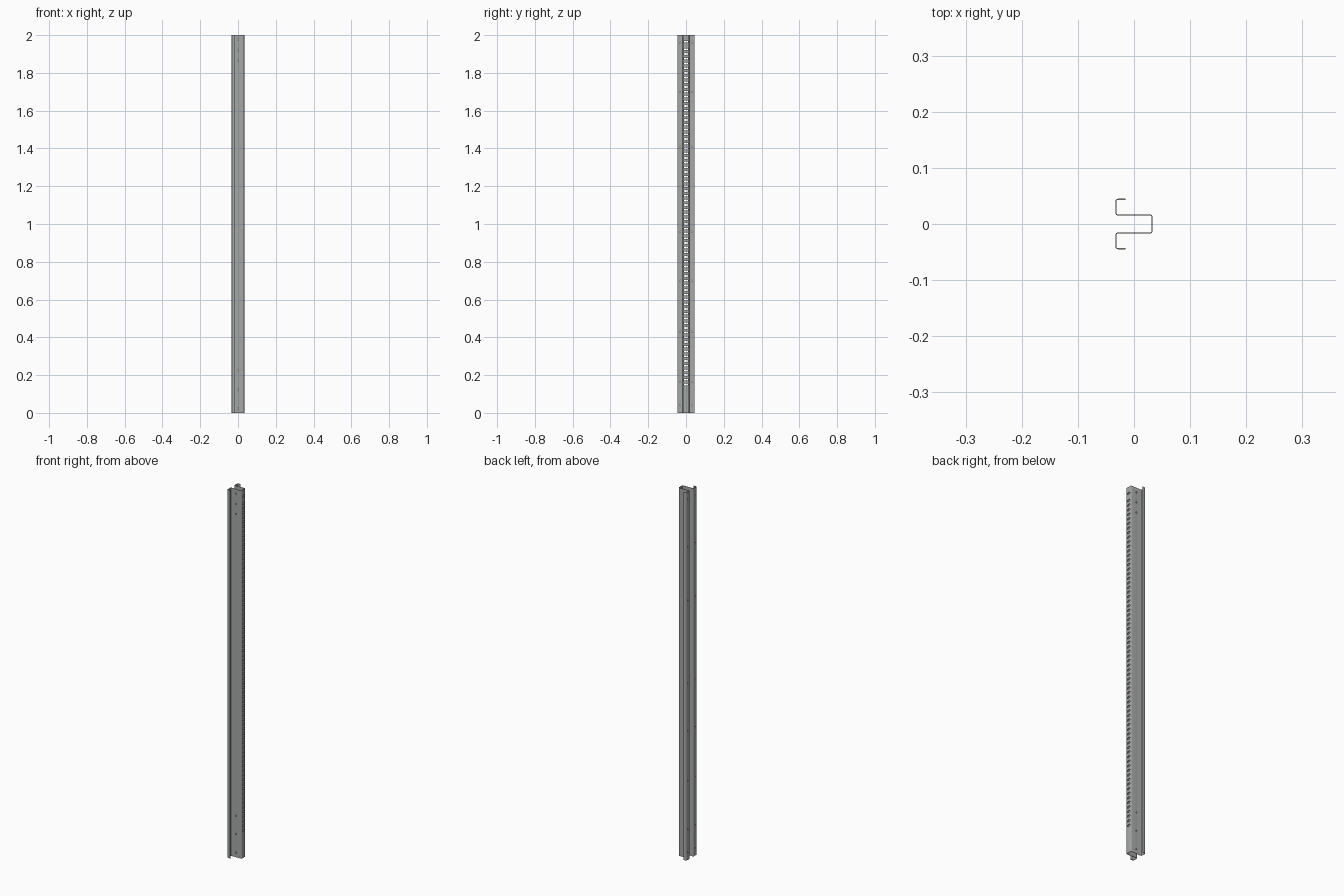
import bpy, bmesh, math
from mathutils import Vector, Matrix

if "Cube" in bpy.data.objects:
    bpy.data.objects.remove(bpy.data.objects["Cube"])

H, T = 2.0, 0.0018           # height, sheet thickness
XO, YO, YW = 0.0322, 0.0441, 0.0161   # sheet centreline: half depth, outer and web half widths
R = 0.0035                   # bend radius


def rounded(points, r, steps=4):
    """Open polyline with every inner corner replaced by an arc."""
    pts = [Vector(p) for p in points]
    out = [pts[0]]
    for a, b, c in zip(pts, pts[1:], pts[2:]):
        u, v = (a - b).normalized(), (c - b).normalized()
        centre = b + (u + v) * r
        for i in range(steps + 1):
            t = math.pi / 2 * i / steps
            out.append(centre - v * r * math.cos(t) - u * r * math.sin(t))
    return out + [pts[-1]]


def make_object(name, bm):
    mesh = bpy.data.meshes.new(name)
    bmesh.ops.recalc_face_normals(bm, faces=bm.faces)
    bm.to_mesh(mesh)
    bm.free()
    obj = bpy.data.objects.new(name, mesh)
    bpy.context.collection.objects.link(obj)
    return obj


# Hat-section upright with returned lips
half = [(-0.0155, YO), (-XO, YO), (-XO, YW), (XO, YW)]
path = rounded(half + [(x, -y) for x, y in reversed(half)], R)
bm = bmesh.new()
low = [bm.verts.new((p.x, p.y, 0)) for p in path]
high = [bm.verts.new((p.x, p.y, H)) for p in path]
for i in range(len(path) - 1):
    bm.faces.new((low[i], low[i + 1], high[i + 1], high[i]))
upright = make_object("slotted_upright", bm)
sheet = upright.modifiers.new("sheet", 'SOLIDIFY')
sheet.thickness, sheet.offset, sheet.use_even_offset = T, 0, True

# Dark steel
steel = bpy.data.materials.new("dark_steel")
steel.diffuse_color = (0.38, 0.40, 0.385, 1)
steel.use_nodes = True
steel.node_tree.nodes["Principled BSDF"].inputs["Base Color"].default_value = steel.diffuse_color
upright.data.materials.append(steel)

# Punched openings, all gathered in one cutter
cut = bmesh.new()


def punch(location, axis, radius, depth, stretch=0.0):
    """Round hole, or a rounded slot when stretched along y."""
    turn = Matrix.Rotation(math.pi / 2, 4, 'Y' if axis == 'x' else 'X')
    made = bmesh.ops.create_cone(cut, cap_ends=True, segments=12, radius1=radius,
                                 radius2=radius, depth=depth,
                                 matrix=Matrix.Rotation(math.pi / 12, 4, 'Z'))
    for v in made["verts"]:
        v.co = turn @ v.co
        v.co.y += math.copysign(stretch, v.co.y) if stretch else 0
        v.co += Vector(location)


# Row of shelf slots in the web
for i in range(72):
    punch((XO, 0, 0.15 + 0.025 * i), 'x', 0.005, 0.01, 0.0055)
punch((XO, 0, 1.965), 'x', 0.005, 0.01, 0.0055)

# Fixing holes through both side walls
for z in (0.025, 0.125, 0.225, 1.865, 1.92, 1.975):
    punch((0, 0, z), 'y', 0.0035, 0.06)

# Small holes in both mounting flanges
for z in (0.04, 0.165, 0.43, 0.70, 0.96, 1.41, 1.70, 1.96):
    for side in (-1, 1):
        punch((-XO, side * 0.031, z), 'x', 0.0025, 0.01)

cutter = make_object("hole_cutter", cut)
cutter.data.materials.append(steel)
cutter.hide_render = True
holes = upright.modifiers.new("holes", 'BOOLEAN')
holes.operation, holes.solver, holes.object = 'DIFFERENCE', 'EXACT', cutter

# Apply the modifiers, drop the cutter and smooth the bends
bpy.context.view_layer.objects.active = upright
upright.select_set(True)
for name in ("sheet", "holes"):
    bpy.ops.object.modifier_apply(modifier=name)
bpy.data.objects.remove(cutter)
bpy.ops.object.shade_smooth_by_angle(angle=math.radians(30))
